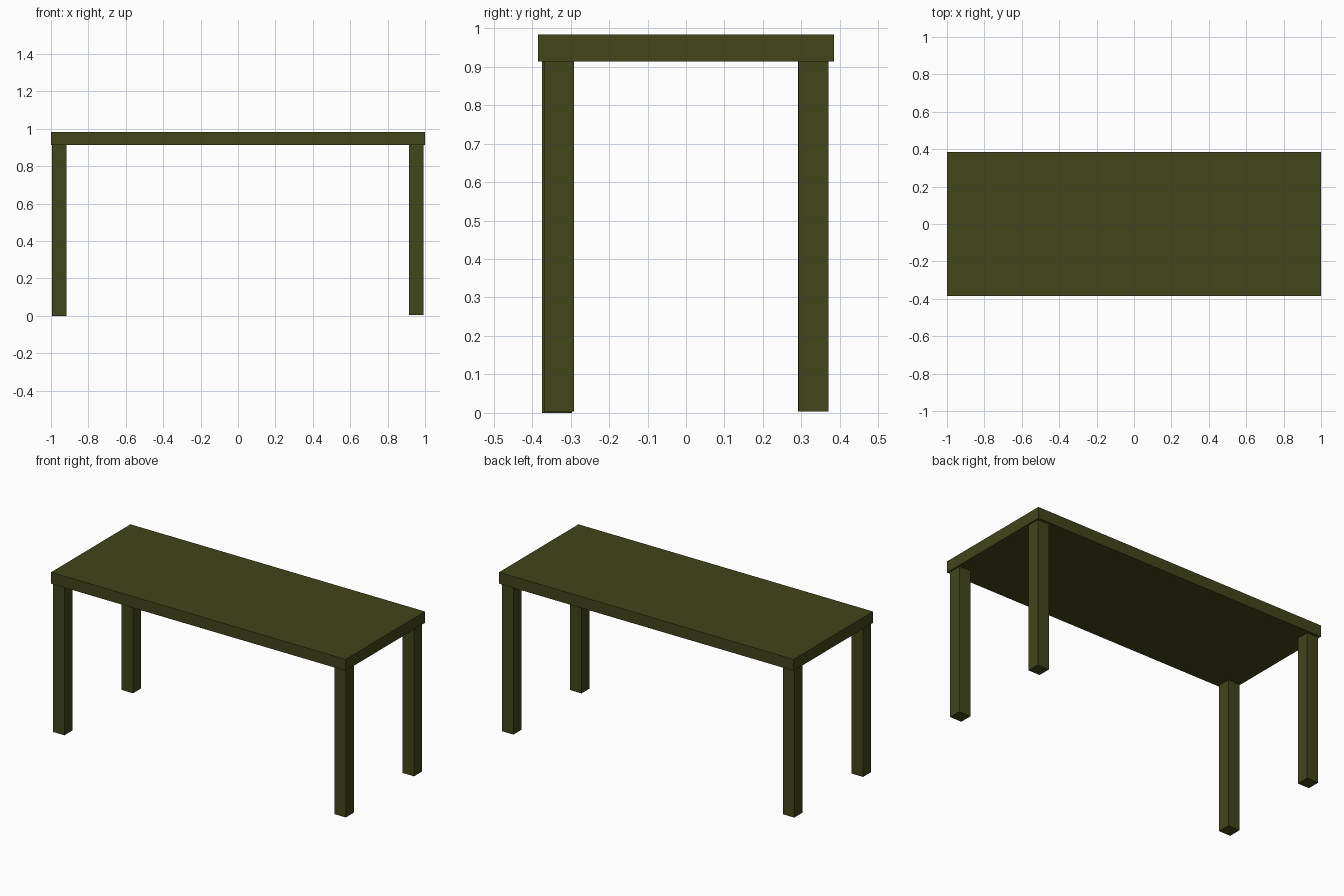
import bpy

if "Cube" in bpy.data.objects:
    bpy.data.objects.remove(bpy.data.objects["Cube"])

# Dark olive finish shared by all parts
olive = bpy.data.materials.new("olive")
olive.diffuse_color = (0.055, 0.058, 0.011, 1.0)
olive.use_nodes = True
olive.node_tree.nodes["Principled BSDF"].inputs["Base Color"].default_value = olive.diffuse_color


def box(name, x, y, z):
    """Flat-faced box from (min, max) ranges on each axis."""
    ranges = (x, y, z)
    bpy.ops.mesh.primitive_cube_add(
        size=1, location=[(a + b) / 2 for a, b in ranges])
    ob = bpy.context.object
    ob.name = name
    ob.scale = [b - a for a, b in ranges]
    bpy.ops.object.transform_apply(location=False, rotation=False, scale=True)
    ob.data.materials.append(olive)
    return ob


UNDERSIDE = 0.913
LEG = 0.078

# Tabletop slab
box("tabletop", (-1, 1), (-0.385, 0.385), (UNDERSIDE, 0.983))

# Square legs: outer corner centre and foot height, slightly uneven
legs = {
    "front_left_leg": (-0.956, -0.335, 0.0),
    "front_right_leg": (0.952, -0.330, 0.004),
    "back_left_leg": (-0.955, 0.330, 0.004),
    "back_right_leg": (0.952, 0.331, 0.004),
}
for name, (x, y, foot) in legs.items():
    box(name, (x - LEG / 2, x + LEG / 2), (y - LEG / 2, y + LEG / 2),
        (foot, UNDERSIDE))
